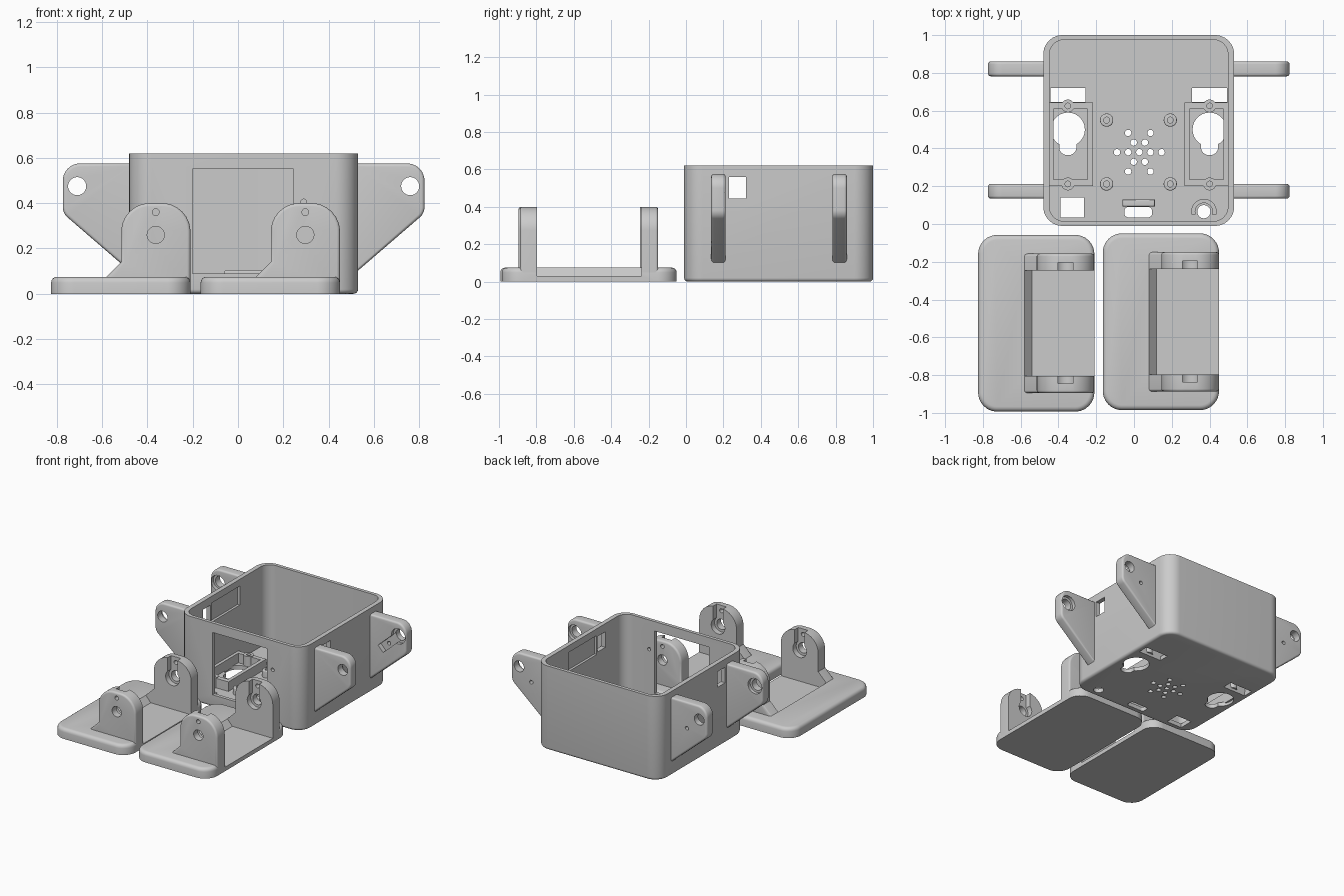
import bpy, bmesh, math
from mathutils import Vector

cube = bpy.data.objects.get("Cube")
if cube:
    bpy.data.objects.remove(cube)

grey = bpy.data.materials.new("light grey")
grey.use_nodes = True
grey.diffuse_color = (0.6, 0.6, 0.6, 1)
grey.node_tree.nodes["Principled BSDF"].inputs["Base Color"].default_value = grey.diffuse_color


def outline(corners, steps=8):
    """Polygon whose corners (u, v, radius) are filleted."""
    pts, n = [], len(corners)
    for i, c in enumerate(corners):
        p = Vector(c[:2])
        r = c[2] if len(c) > 2 else 0
        if not r:
            pts.append(p)
            continue
        a = (Vector(corners[i - 1][:2]) - p).normalized()
        b = (Vector(corners[(i + 1) % n][:2]) - p).normalized()
        half = a.angle(b) / 2
        mid = p + (a + b).normalized() * (r / math.sin(half))
        start = p + a * (r / math.tan(half)) - mid
        end = p + b * (r / math.tan(half)) - mid
        for k in range(steps + 1):
            pts.append(mid + start.lerp(end, k / steps).normalized() * r)
    return pts


def rect(u0, u1, v0, v1, r=0):
    return outline([(u0, v0, r), (u1, v0, r), (u1, v1, r), (u0, v1, r)])


def circle(u, v, r, n=28):
    return [Vector((u + r * math.cos(math.tau * k / n), v + r * math.sin(math.tau * k / n)))
            for k in range(n)]


def slot(a, b, width):
    """Rectangle of given width along the line from a to b."""
    a, b = Vector(a), Vector(b)
    side = (b - a).orthogonal().normalized() * width / 2
    return [a + side, b + side, b - side, a - side]


def prism(name, pts, axis, lo, hi, bevel=0, ends="both"):
    """Extrude a 2D outline along an axis, rounding the rim of the chosen ends."""
    place = {"z": lambda p, w: (p.x, p.y, w),
             "y": lambda p, w: (p.x, w, p.y),
             "x": lambda p, w: (w, p.x, p.y)}[axis]
    bm = bmesh.new()
    low = bm.faces.new([bm.verts.new(place(p, lo)) for p in pts])
    high = bm.faces.new([bm.verts.new(place(p, hi)) for p in pts])
    rim = {"both": (low, high), "low": (low,), "high": (high,)}[ends]
    loops = list(zip(low.verts, high.verts))
    for i, (a, b) in enumerate(loops):
        c, d = loops[(i + 1) % len(loops)]
        bm.faces.new([a, c, d, b])
    bmesh.ops.recalc_face_normals(bm, faces=bm.faces)
    if bevel:
        bmesh.ops.bevel(bm, geom=[e for f in rim for e in f.edges], offset=bevel,
                        segments=4, profile=0.5, affect="EDGES", clamp_overlap=True)
    mesh = bpy.data.meshes.new(name)
    bm.to_mesh(mesh)
    bm.free()
    mesh.materials.append(grey)
    obj = bpy.data.objects.new(name, mesh)
    bpy.context.collection.objects.link(obj)
    return obj


def combine(obj, other, mode="DIFFERENCE"):
    mod = obj.modifiers.new("boolean", "BOOLEAN")
    mod.operation, mod.solver, mod.object = mode, "EXACT", other
    bpy.context.view_layer.objects.active = obj
    bpy.ops.object.modifier_apply(modifier=mod.name)
    bpy.data.objects.remove(other)


def cut(obj, pts, axis, lo, hi):
    combine(obj, prism("cutter", pts, axis, lo, hi))


# Open case with rounded corners
MID = 0.025
case = prism("case", rect(-0.48, 0.53, -0.01, 1, 0.1), "z", 0, 0.62, 0.02, "low")
cut(case, rect(-0.447, 0.497, 0.015, 0.975, 0.075), "z", 0.03, 0.7)

# Window and pin hole in the front wall, square ports and grooves in the side walls
cut(case, rect(-0.2, 0.245, 0.09, 0.55), "y", -0.1, 0.05)
cut(case, circle(0.29, 0.405, 0.013), "y", -0.1, 0.05)
cut(case, rect(0.23, 0.32, 0.445, 0.56), "x", -0.6, 0.6)
cut(case, rect(0.33, 0.66, 0.43, 0.57), "x", -0.465, 0.515)

# Openings in the floor
for s in (-1, 1):
    x = MID + s * 0.375
    cut(case, rect(x - 0.093, x + 0.093, 0.645, 0.72), "z", -0.1, 0.1)
    cut(case, circle(x, 0.5, 0.09), "z", -0.1, 0.1)
    cut(case, rect(x - 0.045, x + 0.045, 0.365, 0.47, 0.04), "z", -0.1, 0.1)
cut(case, rect(-0.39, -0.265, 0.035, 0.14), "z", -0.1, 0.1)
cut(case, rect(-0.05, 0.095, 0.035, 0.09, 0.02), "z", -0.1, 0.1)
cut(case, circle(0.37, 0.065, 0.035), "z", -0.1, 0.1)

# Sound holes in a star pattern
for row, columns in ((-2, (-1, 1)), (-1, (-0.5, 0.5)), (0, (-2, -1, 0, 1, 2)),
                     (1, (-0.5, 0.5)), (2, (-1, 1))):
    for c in columns:
        cut(case, circle(MID + 0.003 + c * 0.059, 0.38 + row * 0.051, 0.017, 16), "z", -0.1, 0.1)

# Raised trays with screw bosses around the keyholes
for s, side in ((-1, "right"), (1, "left")):
    x = MID + s * 0.36
    tray = prism(side + "_tray", rect(x - 0.117, x + 0.117, 0.2, 0.642), "z", 0.02, 0.1)
    cut(tray, rect(x - 0.09, x + 0.09, 0.235, 0.61), "z", 0, 0.2)
    for y in (0.212, 0.625):
        bx = MID + s * 0.375
        combine(tray, prism("boss", circle(bx, y, 0.034), "z", 0.02, 0.105), "UNION")
        cut(tray, circle(bx, y, 0.015, 16), "z", 0.05, 0.2)

# Board standoffs
for x in (-0.145, 0.192):
    for y in (0.212, 0.55):
        post = prism("standoff", circle(x, y, 0.035), "z", 0.02, 0.08, 0.006, "high")
        cut(post, circle(x, y, 0.016, 16), "z", 0.04, 0.2)

# Socket stop and cable ring by the front wall
prism("socket_stop", rect(-0.06, 0.11, 0.093, 0.13), "z", 0.02, 0.105, 0.008, "high")
ring = prism("cable_ring", circle(0.37, 0.065, 0.068), "z", 0.02, 0.06)
cut(ring, circle(0.37, 0.065, 0.046), "z", 0, 0.1)
cut(ring, rect(0.2, 0.5, -0.1, 0.05), "z", 0, 0.1)

# Hinge ears on both sides of the case
for s, side in ((-1, "right"), (1, "left")):
    X = lambda d: MID + s * d
    shape = outline([(X(0.485), 0.085), (X(0.798), 0.355, 0.06),
                     (X(0.798), 0.575, 0.075), (X(0.485), 0.575)])
    for end, lo, hi in (("front", 0.135, 0.212), ("back", 0.782, 0.86)):
        ear = prism(f"{end}_{side}_ear", shape, "y", lo, hi, 0.014)
        cut(ear, circle(X(0.735), 0.475, 0.04), "y", 0, 1)
        if end == "front":
            cut(ear, circle(X(0.735), 0.475, 0.056), "y", hi - 0.025, hi + 0.1)
        else:
            cut(ear, circle(X(0.735), 0.475, 0.056), "y", lo - 0.1, lo + 0.025)
            cut(ear, slot((X(0.735), 0.475), (X(0.59), 0.345), 0.06), "y", lo - 0.1, lo + 0.035)
            cut(ear, circle(X(0.635), 0.385, 0.014, 16), "y", 0, 1)

# Two foot brackets: a plate with a channel and a pair of pivot uprights
for side, xr, dy in (("right", -0.21, 0), ("left", 0.45, 0.008)):
    plate = prism(side + "_foot_plate", rect(xr - 0.615, xr, dy - 0.993, dy - 0.058, 0.1),
                  "z", 0, 0.075, 0.026, "high")
    front, back = (dy - 0.895, dy - 0.805), (dy - 0.245, dy - 0.157)
    channel = [Vector(p) for p in ((xr - 0.393, 0.1), (xr - 0.33, 0.03),
                                   (xr + 0.1, 0.03), (xr + 0.1, 0.1))]
    cut(plate, channel, "y", front[1], back[0])
    shape = outline([(xr, 0.02), (xr, 0.4, 0.125), (xr - 0.305, 0.4, 0.125),
                     (xr - 0.305, 0.14), (xr - 0.375, 0.07), (xr - 0.375, 0.02)])
    cx = xr - 0.153
    for end, (lo, hi) in (("front", front), ("back", back)):
        rim = "low" if end == "front" else "high"
        upright = prism(f"{side}_foot_{end}_upright", shape, "y", lo, hi, 0.014, rim)
        a, b = (hi - 0.04, hi + 0.1) if end == "front" else (lo - 0.1, lo + 0.04)
        cut(upright, circle(cx, 0.26, 0.056), "y", a, b)
        cut(upright, rect(cx - 0.04, cx + 0.04, 0.26, 0.5), "y", a, b)
        cut(upright, circle(cx, 0.26, 0.038), "y", lo - 0.1, hi + 0.1)
        cut(upright, circle(cx, 0.36, 0.015, 16), "y", lo - 0.1, hi + 0.1)

# Smooth shading with sharp edges kept
for obj in bpy.context.collection.objects:
    if obj.type == "MESH" and grey.name in obj.data.materials:
        bpy.ops.object.select_all(action="DESELECT")
        obj.select_set(True)
        bpy.context.view_layer.objects.active = obj
        bpy.ops.object.shade_smooth_by_angle(angle=math.radians(30))
